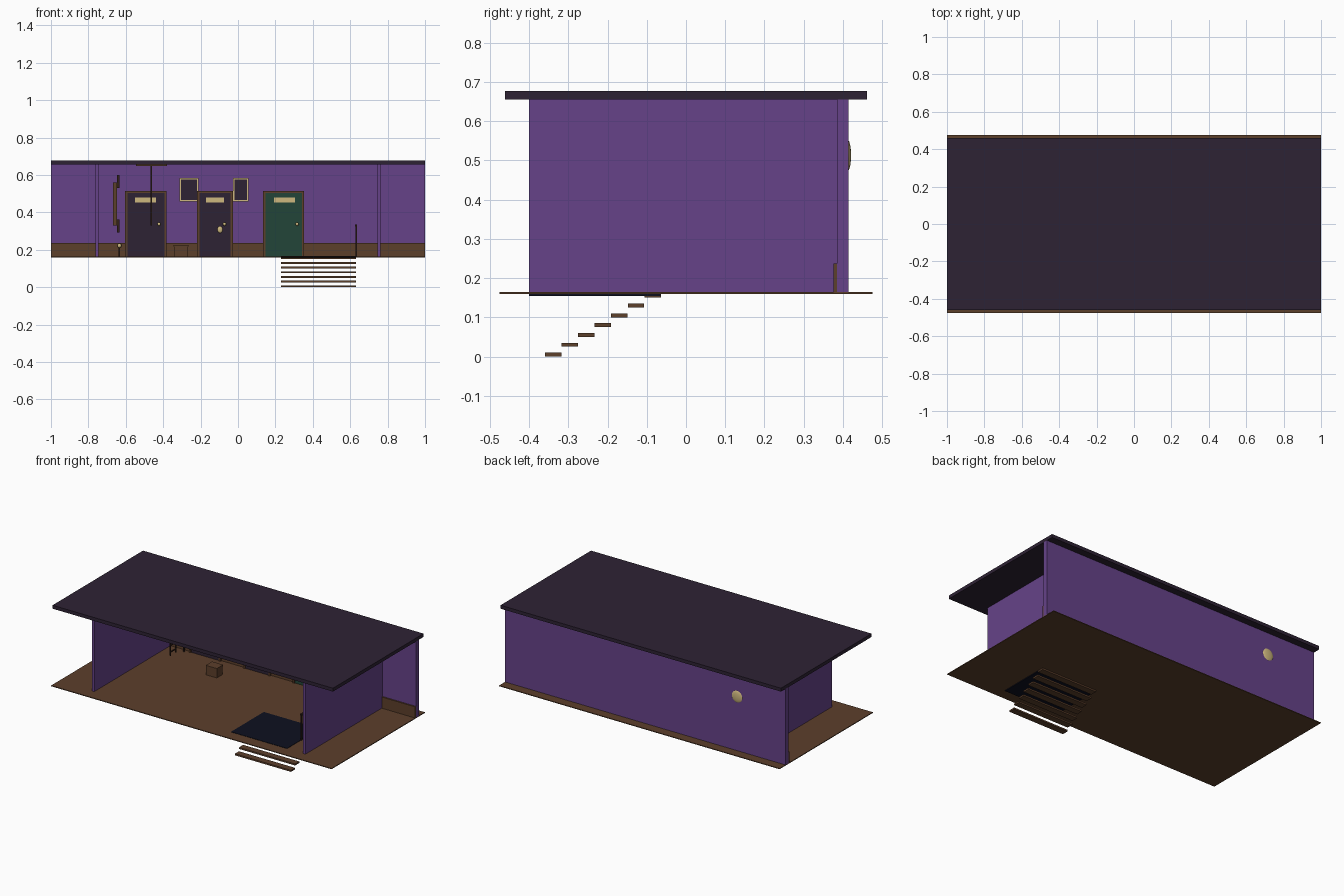
import bpy
import math

cube = bpy.data.objects.get("Cube")
if cube:
    bpy.data.objects.remove(cube, do_unlink=True)


def material(name, r, g, b):
    m = bpy.data.materials.new(name)
    m.use_nodes = True
    m.diffuse_color = (r, g, b, 1)
    m.node_tree.nodes["Principled BSDF"].inputs["Base Color"].default_value = (r, g, b, 1)
    return m


PURPLE = material("purple wall", 0.133, 0.055, 0.25)
DARK = material("dark plum", 0.027, 0.016, 0.034)
BROWN = material("brown wood", 0.107, 0.05, 0.024)
UMBER = material("dark wood", 0.032, 0.015, 0.01)
TAN = material("pale brass", 0.62, 0.48, 0.21)
GREEN = material("door green", 0.016, 0.06, 0.04)
NAVY = material("stairwell navy", 0.004, 0.005, 0.014)


def box(name, x, y, z, mat):
    """Box from (min, max) ranges on each axis."""
    bpy.ops.mesh.primitive_cube_add(size=1, location=[sum(r) / 2 for r in (x, y, z)])
    ob = bpy.context.object
    ob.name = name
    ob.scale = [r[1] - r[0] for r in (x, y, z)]
    bpy.ops.object.transform_apply(location=False, rotation=False)
    ob.data.materials.append(mat)
    return ob


def ball(name, loc, radii, mat):
    bpy.ops.mesh.primitive_uv_sphere_add(segments=24, ring_count=12, radius=1, location=loc)
    ob = bpy.context.object
    ob.name = name
    ob.scale = radii
    bpy.ops.object.transform_apply(location=False, rotation=False)
    ob.data.materials.append(mat)
    bpy.ops.object.shade_smooth()
    return ob


FLOOR, CEILING = 0.165, 0.655
WALL = 0.385      # inner face of the back wall
PANEL = 0.376     # front of the wainscot

# Shell
box("floor", (-1, 1), (-0.475, 0.475), (0.16, FLOOR), BROWN)
box("roof", (-1, 1), (-0.461, 0.461), (CEILING, 0.677), DARK)
box("back_wall", (-1, 1), (WALL, 0.415), (FLOOR, CEILING), PURPLE)
for side, s in (("left", 1), ("right", -1)):
    x = sorted((s * 0.745, s * 0.762))
    box(side + "_wall", x, (-0.4, WALL), (FLOOR, CEILING), PURPLE)
box("wainscot", (-1, 1), (PANEL, WALL), (FLOOR, 0.237), BROWN)

# Stairwell and open stair treads
box("stairwell", (0.23, 0.63), (-0.4, -0.065), (0.155, 0.167), NAVY)
for i in range(7):
    y, z = -0.36 + i * 0.0423, i * 0.025
    box(f"stair_tread_{i + 1}", (0.23, 0.63), (y, y + 0.042), (z, z + 0.01), BROWN)

# Stair railing
for i, y in enumerate((-0.26, -0.07)):
    box(f"railing_post_{i + 1}", (0.627, 0.635), (y, y + 0.008), (FLOOR, 0.33), UMBER)
box("handrail", (0.625, 0.637), (-0.262, -0.06), (0.325, 0.335), UMBER)


# Doors with frame, name plate and knob
def door(name, x0, x1, plate, knob, mat):
    top, w = 0.515, 0.012
    box(name + "_slab", (x0 + w, x1 - w), (0.37, 0.38), (FLOOR, top - w), mat)
    for tag, x in (("jamb_a", (x0, x0 + w)), ("jamb_b", (x1 - w, x1))):
        box(f"{name}_{tag}", x, (0.364, WALL), (FLOOR, top), BROWN)
    box(name + "_lintel", (x0, x1), (0.363, WALL), (top - w, top), BROWN)
    box(name + "_plate", plate, (0.366, 0.371), (0.452, 0.48), TAN)
    ball(name + "_knob", (knob, 0.36, 0.337), (0.009, 0.01, 0.009), TAN)


door("right_door", -0.604, -0.382, (-0.551, -0.438), -0.422, DARK)
door("middle_door", -0.218, -0.027, (-0.171, -0.075), -0.072, DARK)
door("left_door", 0.134, 0.353, (0.193, 0.305), 0.316, GREEN)
ball("middle_door_knocker", (-0.096, 0.365, 0.308), (0.014, 0.007, 0.018), TAN)

# Pictures in thin brass frames
for name, x0, x1 in (("right_picture", -0.312, -0.212), ("left_picture", -0.027, 0.057)):
    box(name + "_frame", (x0, x1), (0.376, WALL), (0.457, 0.583), TAN)
    box(name + "_panel", (x0 + 0.008, x1 - 0.008), (0.373, 0.377), (0.465, 0.575), DARK)

# Ceiling hatch and hanging ladder
box("ceiling_hatch", (-0.545, -0.38), (-0.08, 0.08), (0.648, CEILING), BROWN)
for i, y in enumerate((-0.03, 0.024)):
    box(f"ladder_rail_{i + 1}", (-0.467, -0.46), (y, y + 0.007), (0.33, 0.65), UMBER)
for i in range(7):
    z = 0.35 + i * 0.043
    box(f"ladder_rung_{i + 1}", (-0.467, -0.46), (-0.03, 0.031), (z, z + 0.006), UMBER)

# Crate
box("crate", (-0.342, -0.267), (0.165, 0.225), (FLOOR, 0.226), BROWN)
box("crate_lid", (-0.344, -0.265), (0.163, 0.227), (0.217, 0.227), BROWN)

# Wall cabinet with dark brackets
box("cabinet", (-0.668, -0.646), (0.33, WALL), (0.33, 0.56), BROWN)
for i, z in enumerate((0.293, 0.53)):
    box(f"cabinet_bracket_{i + 1}", (-0.647, -0.634), (0.35, WALL), (z, z + 0.07), UMBER)

# Small brass ornament on a stand
box("ornament_stand", (-0.638, -0.63), (0.35, 0.358), (FLOOR, 0.215), UMBER)
ball("ornament", (-0.634, 0.354, 0.222), (0.011, 0.011, 0.012), TAN)

# Round brass lamp on the outside of the back wall
ball("outside_lamp", (-0.655, 0.412, 0.513), (0.04, 0.009, 0.04), TAN)
